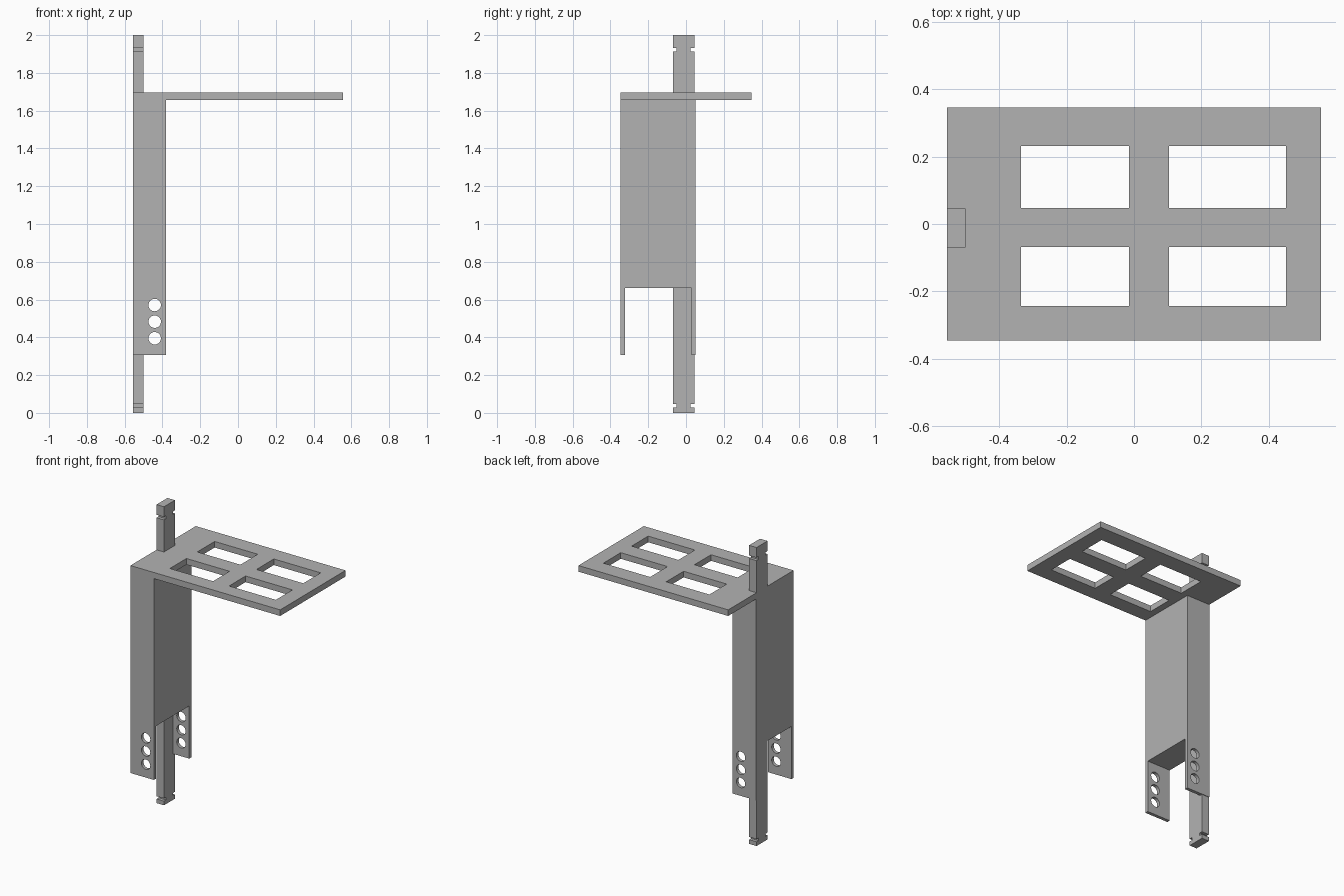
import bpy
import bmesh
from mathutils import Matrix, Vector

if "Cube" in bpy.data.objects:
    bpy.data.objects.remove(bpy.data.objects["Cube"], do_unlink=True)

GREY = (0.448, 0.448, 0.448, 1.0)
grey = bpy.data.materials.new("plain_grey")
grey.use_nodes = True
grey.diffuse_color = GREY
grey.node_tree.nodes["Principled BSDF"].inputs["Base Color"].default_value = GREY

LEFT_X, POST_X, BODY_X = -0.555, -0.50, -0.381
PLATE_LOW, PLATE_TOP = 1.656, 1.697
BODY_LOW, EAR_LOW = 0.66, 0.307


def finish(name, bm):
    bmesh.ops.recalc_face_normals(bm, faces=bm.faces)
    mesh = bpy.data.meshes.new(name)
    bm.to_mesh(mesh)
    bm.free()
    mesh.materials.append(grey)
    obj = bpy.data.objects.new(name, mesh)
    bpy.context.collection.objects.link(obj)
    return obj


def extrude(bm, faces, offset):
    moved = bmesh.ops.extrude_face_region(bm, geom=faces)["geom"]
    verts = [v for v in moved if isinstance(v, bmesh.types.BMVert)]
    bmesh.ops.translate(bm, verts=verts, vec=Vector(offset))


def side_profile(name, points, x0, x1):
    """Extrude a (y, z) outline along x."""
    bm = bmesh.new()
    face = bm.faces.new([bm.verts.new((x0, y, z)) for y, z in points])
    extrude(bm, [face], (x1 - x0, 0, 0))
    return finish(name, bm)


# Top plate: a grid of cells with four windows left open
xs = [LEFT_X, -0.335, -0.015, 0.104, 0.451, 0.555]
ys = [-0.346, -0.243, -0.068, 0.047, 0.231, 0.346]
bm = bmesh.new()
grid = [[bm.verts.new((x, y, PLATE_LOW)) for y in ys] for x in xs]
cells = []
for i in range(len(xs) - 1):
    for j in range(len(ys) - 1):
        if not (i % 2 and j % 2):
            cells.append(bm.faces.new((grid[i][j], grid[i + 1][j],
                                       grid[i + 1][j + 1], grid[i][j + 1])))
extrude(bm, cells, (0, 0, PLATE_TOP - PLATE_LOW))
bmesh.ops.dissolve_limit(bm, angle_limit=0.01, verts=bm.verts, edges=bm.edges)
finish("top_plate", bm)

# Upright body with two thin ears hanging below it
Y0, Y1, EAR = -0.346, 0.05, 0.022
body = side_profile("upright_body", [
    (Y0, PLATE_LOW), (Y0, EAR_LOW), (Y0 + EAR, EAR_LOW), (Y0 + EAR, BODY_LOW),
    (Y1 - EAR, BODY_LOW), (Y1 - EAR, EAR_LOW), (Y1, EAR_LOW), (Y1, PLATE_LOW),
], LEFT_X, BODY_X)

# Three round holes through both ears
bm = bmesh.new()
for z in (0.395, 0.483, 0.571):
    place = Matrix.Translation((-0.441, 0, z)) @ Matrix.Rotation(1.570796, 4, "X")
    bmesh.ops.create_cone(bm, cap_ends=True, segments=32, radius1=0.033,
                          radius2=0.033, depth=1, matrix=place)
cutter = finish("hole_cutter", bm)
cutter.hide_render = True
cut = body.modifiers.new("ear_holes", "BOOLEAN")
cut.operation = "DIFFERENCE"
cut.solver = "EXACT"
cut.object = cutter
bpy.ops.object.select_all(action="DESELECT")
bpy.context.view_layer.objects.active = body
body.select_set(True)
bpy.ops.object.modifier_apply(modifier=cut.name)
bpy.data.objects.remove(cutter, do_unlink=True)
bpy.ops.object.shade_smooth_by_angle(angle=0.6)


# Square posts above and below, notched on both sides near the tip
def post(name, base, tip, notch_near, notch_far):
    y0, y1, depth = -0.07, 0.046, 0.021
    half = [(0, base), (0, notch_near), (depth, notch_near),
            (depth, notch_far), (0, notch_far), (0, tip)]
    outline = [(y0 + d, z) for d, z in half]
    outline += [(y1 - d, z) for d, z in reversed(half)]
    return side_profile(name, outline, LEFT_X, POST_X)


post("upper_post", PLATE_TOP, 2.0, 1.912, 1.932)
post("lower_post", BODY_LOW, 0.0, 0.046, 0.028)
